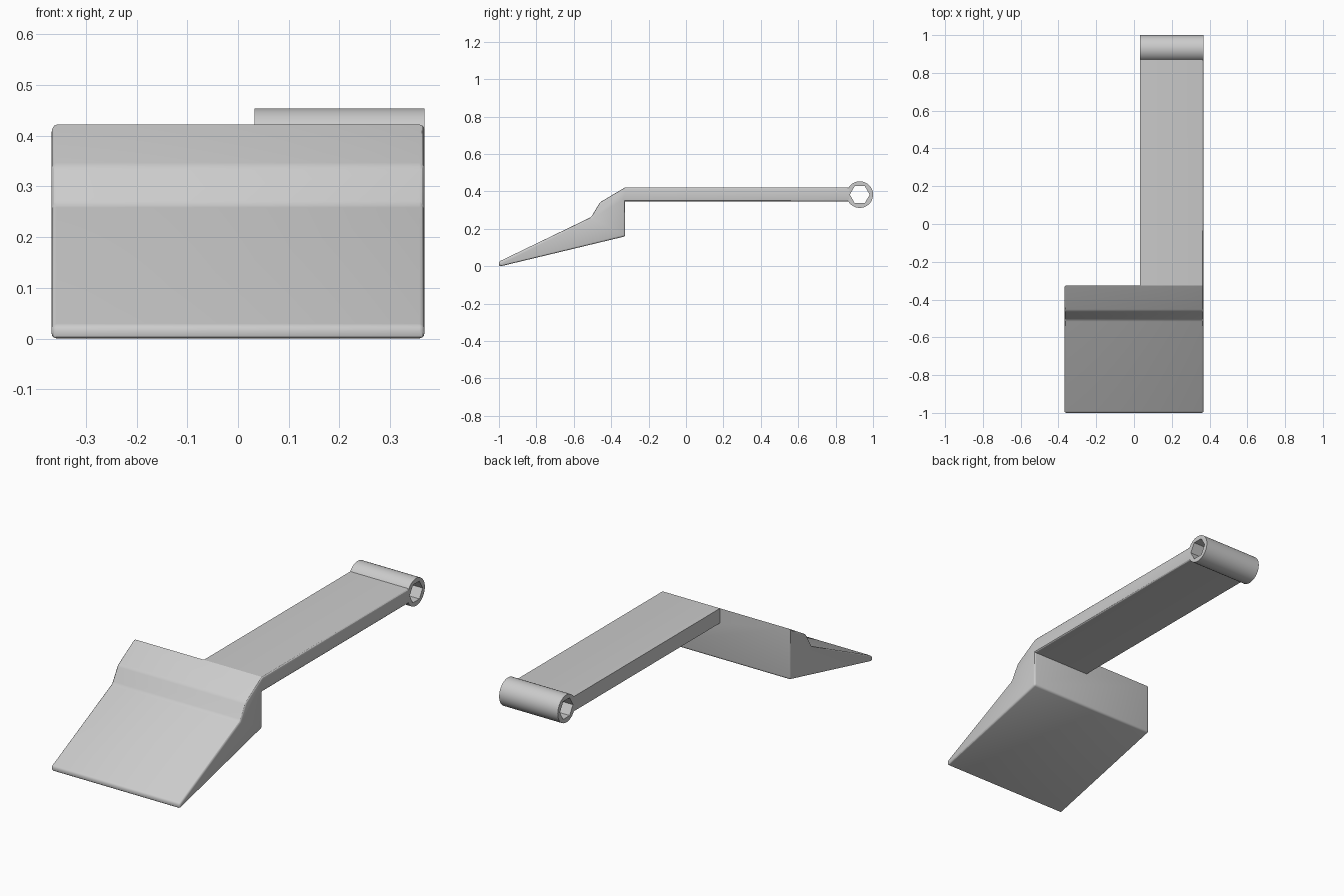
import bpy, bmesh, math

if "Cube" in bpy.data.objects:
    bpy.data.objects.remove(bpy.data.objects["Cube"])

grey = bpy.data.materials.new("light grey")
grey.use_nodes = True
GREY = (0.6, 0.6, 0.6, 1)
grey.diffuse_color = GREY
grey.node_tree.nodes["Principled BSDF"].inputs["Base Color"].default_value = GREY

SIDE = 0.368          # half width of the wedge
ARM_X = 0.033         # inner side of the arm and tube
BACK = -0.325


def finish(bm, name, angle):
    bmesh.ops.recalc_face_normals(bm, faces=bm.faces)
    mesh = bpy.data.meshes.new(name)
    bm.to_mesh(mesh)
    bm.free()
    mesh.materials.append(grey)
    obj = bpy.data.objects.new(name, mesh)
    bpy.context.collection.objects.link(obj)
    bpy.ops.object.select_all(action='DESELECT')
    obj.select_set(True)
    bpy.context.view_layer.objects.active = obj
    bpy.ops.object.shade_smooth_by_angle(angle=math.radians(angle))
    return obj


def prism(bm, profile, x0, x1, caps, skip=()):
    """Extrude a (y, z) profile along x, with chosen end caps and sides."""
    a, b = [[bm.verts.new((x, y, z)) for y, z in profile] for x in (x0, x1)]
    n = len(profile)
    for i in range(n):
        if i not in skip:
            j = (i + 1) % n
            bm.faces.new((a[i], a[j], b[j], b[i]))
    if 0 in caps:
        bm.faces.new(a)
    if 1 in caps:
        bm.faces.new(b)


# Stepped wedge and flat arm, joined into one closed body
top, under = (BACK, 0.422), (BACK, 0.346)
wedge = [(-1, -0.002), (-1, 0.025), (-0.507, 0.263), (-0.46, 0.342),
         top, under, (BACK, 0.16)]
arm = [top, (0.872, 0.422), (0.872, 0.346), under]
bm = bmesh.new()
prism(bm, wedge, -SIDE, ARM_X, caps=(0,))
prism(bm, wedge, ARM_X, SIDE, caps=(1,), skip=(4,))
prism(bm, arm, ARM_X, SIDE, caps=(0, 1), skip=(3,))
bmesh.ops.remove_doubles(bm, verts=bm.verts, dist=0.0001)
bmesh.ops.recalc_face_normals(bm, faces=bm.faces)
bmesh.ops.dissolve_limit(bm, angle_limit=0.01, verts=bm.verts, edges=bm.edges)

# Rounded outer side edges and cutting tip
rounded = [e for e in bm.edges
           if all(abs(v.co.x) > SIDE - 0.001 and v.co.y < 0.87 for v in e.verts)
           or all(v.co.y < -0.99 for v in e.verts)
           or all(v.co.x > SIDE - 0.001 for v in e.verts)
           and any(v.co.y < 0.8 for v in e.verts)]
bmesh.ops.bevel(bm, geom=rounded, offset=0.01, segments=3, profile=0.5,
                affect='EDGES', clamp_overlap=True)
finish(bm, "wedge_and_arm", 28)

# Tube with a hexagonal through hole
CY, CZ, R, FLAT, N = 0.929, 0.383, 0.071, 0.046, 48
bm = bmesh.new()
rings = []
for x, hexagon in ((ARM_X, 0), (SIDE, 0), (SIDE, 1), (ARM_X, 1)):
    ring = []
    for i in range(N):
        t = math.tau * i / N
        r = FLAT / math.cos(t % (math.pi / 3) - math.pi / 6) if hexagon else R
        ring.append(bm.verts.new((x, CY + r * math.cos(t), CZ + r * math.sin(t))))
    rings.append(ring)
for k in range(4):
    p, q = rings[k], rings[(k + 1) % 4]
    for i in range(N):
        j = (i + 1) % N
        bm.faces.new((p[i], p[j], q[j], q[i]))
finish(bm, "hex_socket_tube", 30)
